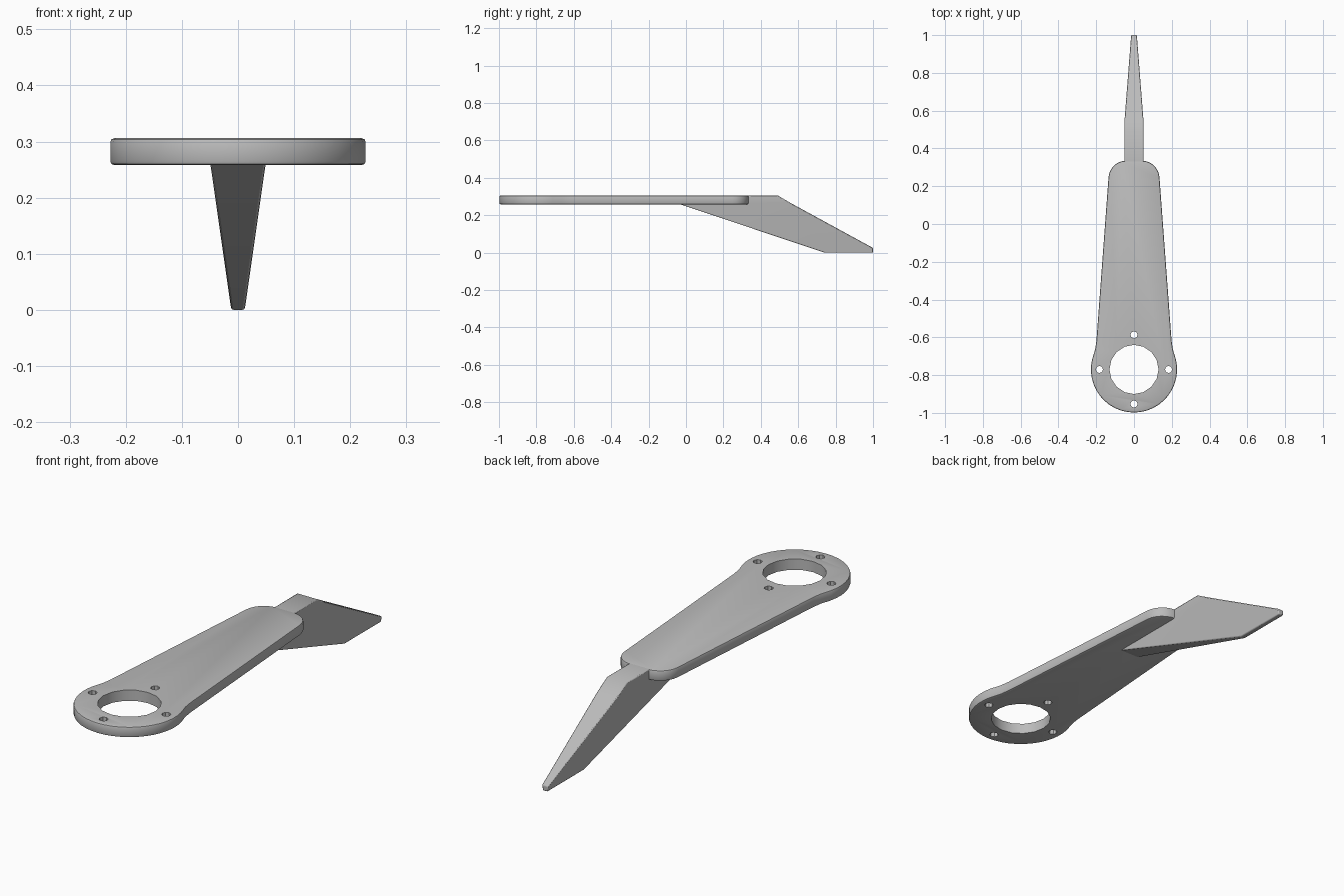
import bpy, bmesh
from math import cos, sin, radians
from mathutils import Matrix

cube = bpy.data.objects.get("Cube")
if cube:
    bpy.data.objects.remove(cube, do_unlink=True)

GREY = (0.5, 0.5, 0.5, 1)
grey = bpy.data.materials.new("satin grey")
grey.use_nodes = True
grey.diffuse_color = GREY
grey.node_tree.nodes["Principled BSDF"].inputs["Base Color"].default_value = GREY

BOTTOM, TOP = 0.258, 0.306
RING_Y = -0.77


def finish(name, bm):
    bmesh.ops.recalc_face_normals(bm, faces=bm.faces)
    mesh = bpy.data.meshes.new(name)
    bm.to_mesh(mesh)
    bm.free()
    mesh.materials.append(grey)
    obj = bpy.data.objects.new(name, mesh)
    bpy.context.collection.objects.link(obj)
    return obj


def smooth(obj):
    bpy.ops.object.select_all(action="DESELECT")
    obj.select_set(True)
    bpy.context.view_layer.objects.active = obj
    bpy.ops.object.shade_smooth_by_angle(angle=radians(32))


def arc(cx, cy, r, start, end, steps):
    angles = [radians(start + (end - start) * i / steps) for i in range(steps + 1)]
    return [(cx + r * cos(a), cy + r * sin(a)) for a in angles]


# Arm plate: ring end, tapering body and rounded far corners
half = arc(0, RING_Y, 0.228, -90, 14, 12)
half += [(0.206, -0.665), (0.199, -0.62)]
half += arc(0.042, 0.242, 0.093, 3, 90, 6)
outline = half + [(-x, y) for x, y in reversed(half[1:])]
bm = bmesh.new()
face = bm.faces.new([bm.verts.new((x, y, BOTTOM)) for x, y in outline])
ext = bmesh.ops.extrude_face_region(bm, geom=[face])
bmesh.ops.translate(bm, vec=(0, 0, TOP - BOTTOM),
                    verts=[v for v in ext["geom"] if isinstance(v, bmesh.types.BMVert)])
rims = [e for e in bm.edges if abs(e.verts[0].co.z - e.verts[1].co.z) < 0.001]
bmesh.ops.bevel(bm, geom=rims, offset=0.007, segments=2, profile=0.5, affect="EDGES")
plate = finish("arm_plate", bm)

# Large centre hole and four screw holes
bm = bmesh.new()
holes = [(0, RING_Y, 0.13, 16)]
holes += [(x, RING_Y + y, 0.019, 8) for x, y in arc(0, 0, 0.183, 0, 270, 3)]
for x, y, r, sides in holes:
    bmesh.ops.create_cone(bm, cap_ends=True, segments=sides, radius1=r, radius2=r,
                          depth=0.2, matrix=Matrix.Translation((x, y, 0.28)))
cutter = finish("hole_cutter", bm)
cutter.hide_render = True
cut = plate.modifiers.new("holes", "BOOLEAN")
cut.object = cutter
cut.solver = "EXACT"
bpy.context.view_layer.objects.active = plate
bpy.ops.object.modifier_apply(modifier="holes")
bpy.data.objects.remove(cutter, do_unlink=True)
smooth(plate)

# Tail fin: side profile whose thickness shrinks towards the tip
KNEE = 0.265
profile = [(-0.05, KNEE), (0.74, 0), (1, 0), (1, 0.025),
           (0.56, KNEE), (0.49, TOP), (0.26, TOP - 0.001)]
bm = bmesh.new()
sides = []
for s in (-1, 1):
    verts = [bm.verts.new((s * min(0.05, 0.012 + 0.038 * z / KNEE), y, z)) for y, z in profile]
    bm.faces.new(verts[:5])
    bm.faces.new([verts[0]] + verts[4:])
    sides.append(verts)
for i in range(len(profile)):
    j = (i + 1) % len(profile)
    bm.faces.new((sides[0][i], sides[0][j], sides[1][j], sides[1][i]))
fin = finish("tail_fin", bm)
bevel = fin.modifiers.new("soft edges", "BEVEL")
bevel.width = 0.004
bevel.segments = 2
bevel.limit_method = "ANGLE"
bevel.angle_limit = radians(50)
smooth(fin)
